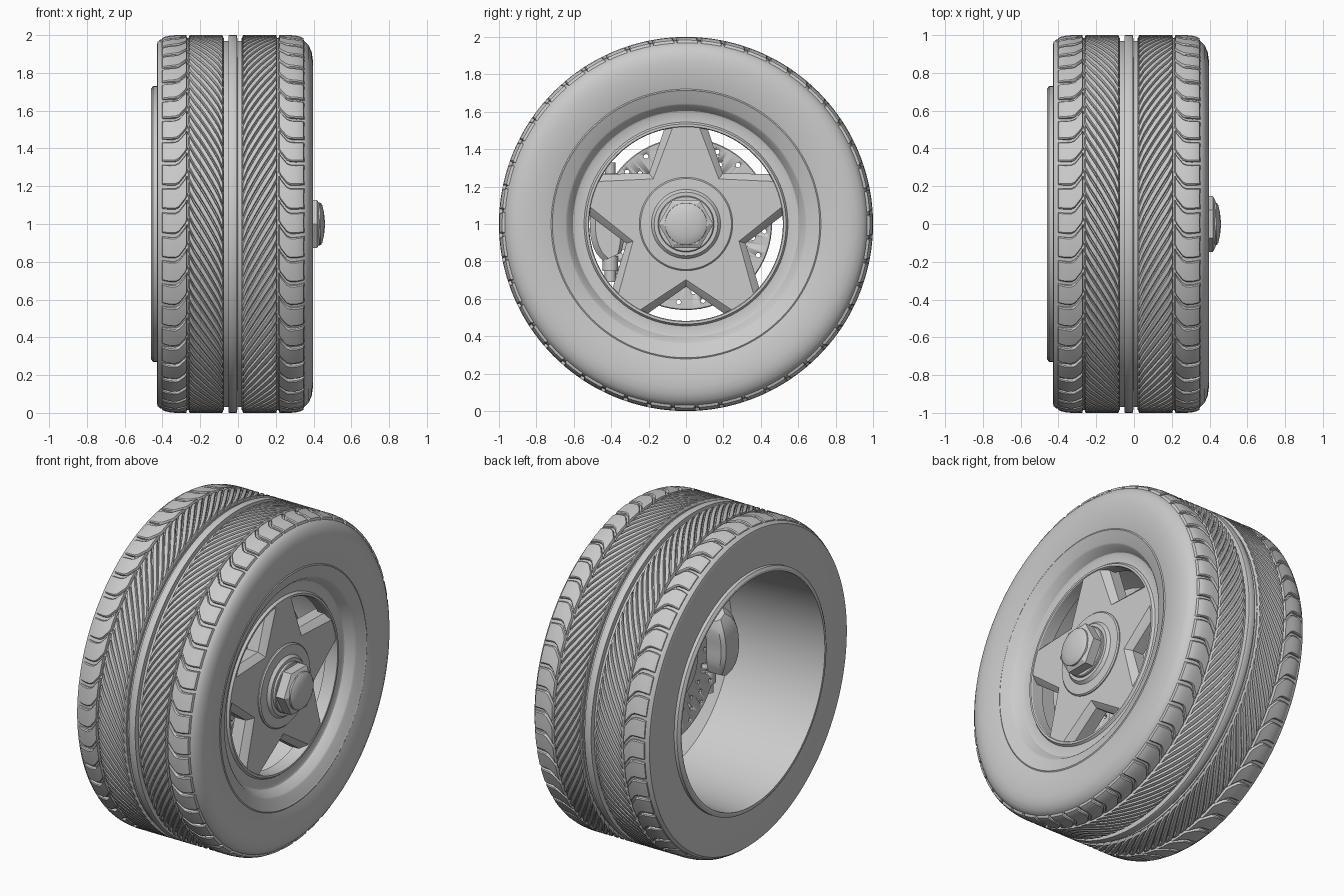
import bpy, bmesh
from math import sin, cos, pi, radians
from mathutils import Vector, Matrix

if "Cube" in bpy.data.objects:
    bpy.data.objects.remove(bpy.data.objects["Cube"])

HUB = Vector((0, 0, 1))      # wheel axis runs along x through this point
MID = -0.027                 # x of the tread centre line


def polar(x, r, a):
    return HUB + Vector((x, r * cos(a), r * sin(a)))


def finish(name, bm, angle=30):
    bmesh.ops.remove_doubles(bm, verts=bm.verts, dist=1e-5)
    bmesh.ops.recalc_face_normals(bm, faces=bm.faces)
    me = bpy.data.meshes.new(name)
    bm.to_mesh(me)
    bm.free()
    ob = bpy.data.objects.new(name, me)
    bpy.context.collection.objects.link(ob)
    bpy.ops.object.select_all(action='DESELECT')
    ob.select_set(True)
    bpy.context.view_layer.objects.active = ob
    bpy.ops.object.shade_smooth_by_angle(angle=radians(angle))
    return ob


def loft(bm, rings, caps=True, loop=False):
    """Skin closed cross-sections into a solid."""
    vs = [[bm.verts.new(p) for p in ring] for ring in rings]
    pairs = list(zip(vs, vs[1:])) + ([(vs[-1], vs[0])] if loop else [])
    n = len(vs[0])
    for a, b in pairs:
        for i in range(n):
            j = (i + 1) % n
            bm.faces.new((a[i], a[j], b[j], b[i]))
    if caps and not loop:
        bm.faces.new(vs[0])
        bm.faces.new(vs[-1])


def lathe(name, profile, segs=96, angle=30):
    """Spin a closed (x, r) profile around the wheel axis."""
    bm = bmesh.new()
    loft(bm, [[polar(x, r, 2 * pi * i / segs) for x, r in profile]
              for i in range(segs)], loop=True)
    bmesh.ops.dissolve_degenerate(bm, dist=1e-6, edges=bm.edges)
    return finish(name, bm, angle)


def tread_r(u):
    """Outer tread radius at distance u from the centre line."""
    return 1.0 - 2.5 * max(0, u - 0.30) ** 2


# Tyre body with two grooves round the middle
D = 0.016
lathe("tyre", [
    (-0.43, 0.71), (-0.43, 0.945), (-0.425, 0.965), (-0.41, 0.977),
    (MID - 0.34, tread_r(0.34) - D), (MID - 0.30, 1 - D),
    (MID - 0.046, 1 - D), (MID - 0.046, 0.97), (MID - 0.024, 0.97),
    (MID - 0.022, 0.998), (MID - 0.018, 1.0), (MID + 0.018, 1.0),
    (MID + 0.022, 0.998), (MID + 0.024, 0.97), (MID + 0.046, 0.97),
    (MID + 0.046, 1 - D), (MID + 0.30, 1 - D),
    (MID + 0.35, tread_r(0.35) - D), (0.352, 0.968), (0.375, 0.945),
    (0.39, 0.91), (0.396, 0.87), (0.395, 0.82), (0.388, 0.76),
    (0.378, 0.72), (0.36, 0.71)], 160)


# Raised tread ribs
def rib(bm, side, a0, path, half):
    rings = []
    last = len(path) - 1
    for k, (u, phi) in enumerate(path):
        inset = 0.008 if k in (0, last) else 0.0
        mid = (path[0][0] + path[-1][0]) / 2
        top = u + (inset if u < mid else -inset)
        t, b = tread_r(u), tread_r(u) - D - 0.008
        x, xt = MID + side * u, MID + side * top
        rings.append([polar(x, b, a0 - phi - half),
                      polar(xt, t - 0.005, a0 - phi - half + 0.001),
                      polar(xt, t, a0 - phi - half + 0.007),
                      polar(xt, t, a0 - phi),
                      polar(xt, t, a0 - phi + half - 0.007),
                      polar(xt, t - 0.005, a0 - phi + half - 0.001),
                      polar(x, b, a0 - phi + half)])
    loft(bm, rings)


N = 48
PITCH = 2 * pi / N
diagonal = [(0.046 + 0.192 * t / 6, 0.33 * (1.15 * t / 6 - 0.15 * (t / 6) ** 2))
            for t in range(7)]
shoulder = [(0.238, 0.335), (0.252, 0.318), (0.285, 0.275), (0.305, 0.265),
            (0.335, 0.265), (0.36, 0.268), (0.382, 0.27)]
for side, name in ((1, "outer"), (-1, "inner")):
    ribs, blocks = bmesh.new(), bmesh.new()
    for i in range(N):
        a = i * PITCH
        for k in (0, 0.5):
            rib(ribs, side, a + k * PITCH, diagonal, PITCH * 0.20)
        rib(blocks, side, a, shoulder, PITCH * 0.43)
    finish(name + "_tread_ribs", ribs, 35)
    finish(name + "_shoulder_blocks", blocks, 35)

# Rim: back flange, open barrel, dished front lip
lathe("rim", [
    (-0.46, 0.70), (-0.46, 0.715), (-0.45, 0.73), (-0.425, 0.73),
    (0.35, 0.725), (0.378, 0.722), (0.382, 0.715), (0.376, 0.705),
    (0.36, 0.645), (0.352, 0.635), (0.305, 0.605), (0.30, 0.595),
    (0.302, 0.545), (0.316, 0.535), (0.316, 0.522), (0.31, 0.518),
    (0.235, 0.518), (0.22, 0.60), (0.15, 0.66), (-0.30, 0.69)])


# Five-spoke star
def star(x, half, tip, valley):
    pts = []
    for k in range(5):
        m = Matrix.Rotation(2 * pi * k / 5, 3, 'X')
        v = radians(36)
        for y, z in ((half, tip), (-half, tip), (-valley * sin(v), valley * cos(v))):
            pts.append(HUB + m @ Vector((x, y, z)))
    return pts


bm = bmesh.new()
loft(bm, [star(0.20, 0.11, 0.525, 0.335), star(0.275, 0.11, 0.525, 0.335),
          star(0.305, 0.077, 0.525, 0.307), star(0.312, 0.068, 0.525, 0.298)])
finish("star_spokes", bm, 20)

# Hub plate, hexagon nut and domed cap
lathe("hub_plate", [(0.22, 0), (0.22, 0.25), (0.318, 0.25), (0.325, 0.243),
                    (0.328, 0.185), (0.345, 0.17), (0.348, 0.0)], 64)
lathe("nut_washer", [(0.34, 0), (0.34, 0.15), (0.358, 0.15), (0.362, 0.145),
                     (0.362, 0)], 48)
lathe("centre_nut", [(0.35, 0), (0.35, 0.147), (0.418, 0.147), (0.432, 0.122),
                     (0.432, 0)], 6, 10)
lathe("nut_cap", [(0.42, 0), (0.42, 0.114), (0.438, 0.112), (0.446, 0.10),
                  (0.454, 0.065), (0.459, 0.03), (0.46, 0)], 48, 40)

# Drilled brake disc
disc = lathe("brake_disc", [(0.06, 0), (0.06, 0.20), (0.09, 0.215), (0.09, 0.455),
                            (0.094, 0.46), (0.126, 0.46), (0.13, 0.455),
                            (0.13, 0.23), (0.21, 0.21), (0.21, 0)], 72)
bm = bmesh.new()
for i in range(20):
    for k, r in enumerate((0.31, 0.365, 0.42)):
        a = 2 * pi * (i + k * 0.35) / 20
        ring = [Vector((0, 0.013 * cos(j * pi / 4), 0.013 * sin(j * pi / 4)))
                for j in range(8)]
        loft(bm, [[polar(x, r, a) + p for p in ring] for x in (0.07, 0.15)])
cutter = finish("hole_cutter", bm)
cutter.hide_render = True
mod = disc.modifiers.new("holes", 'BOOLEAN')
mod.operation, mod.solver, mod.object = 'DIFFERENCE', 'EXACT', cutter
bpy.context.view_layer.objects.active = disc
bpy.ops.object.modifier_apply(modifier=mod.name)
bpy.data.objects.remove(cutter)

# Brake caliper hugging the disc edge
bm = bmesh.new()
rings = []
for i in range(11):
    t = abs(i - 5) / 5
    a = radians(152 + 5.2 * i)
    ri, ro = 0.33 + 0.05 * t ** 3, 0.515 - 0.03 * t ** 4
    xb, xf = -0.03 + 0.04 * t ** 3, 0.185
    rings.append([polar(x, r, a) for x, r in (
        (xb, ri + 0.02), (xb, ro - 0.04), (xb + 0.04, ro), (xf - 0.03, ro),
        (xf, ro - 0.03), (xf, ri + 0.02), (xf - 0.02, ri), (xb + 0.02, ri))])
loft(bm, rings)
finish("brake_caliper", bm, 35)

# Caliper guide pins
bm = bmesh.new()
for z0, z1, r in ((-0.31, -0.24, 0.03), (-0.25, -0.17, 0.042),
                  (0.18, 0.27, 0.04), (0.26, 0.33, 0.028)):
    loft(bm, [[HUB + Vector((0.13 + r * cos(j * pi / 8), -0.405 + r * sin(j * pi / 8), z))
               for j in range(16)] for z in (z0, z1)])
finish("caliper_pins", bm)
